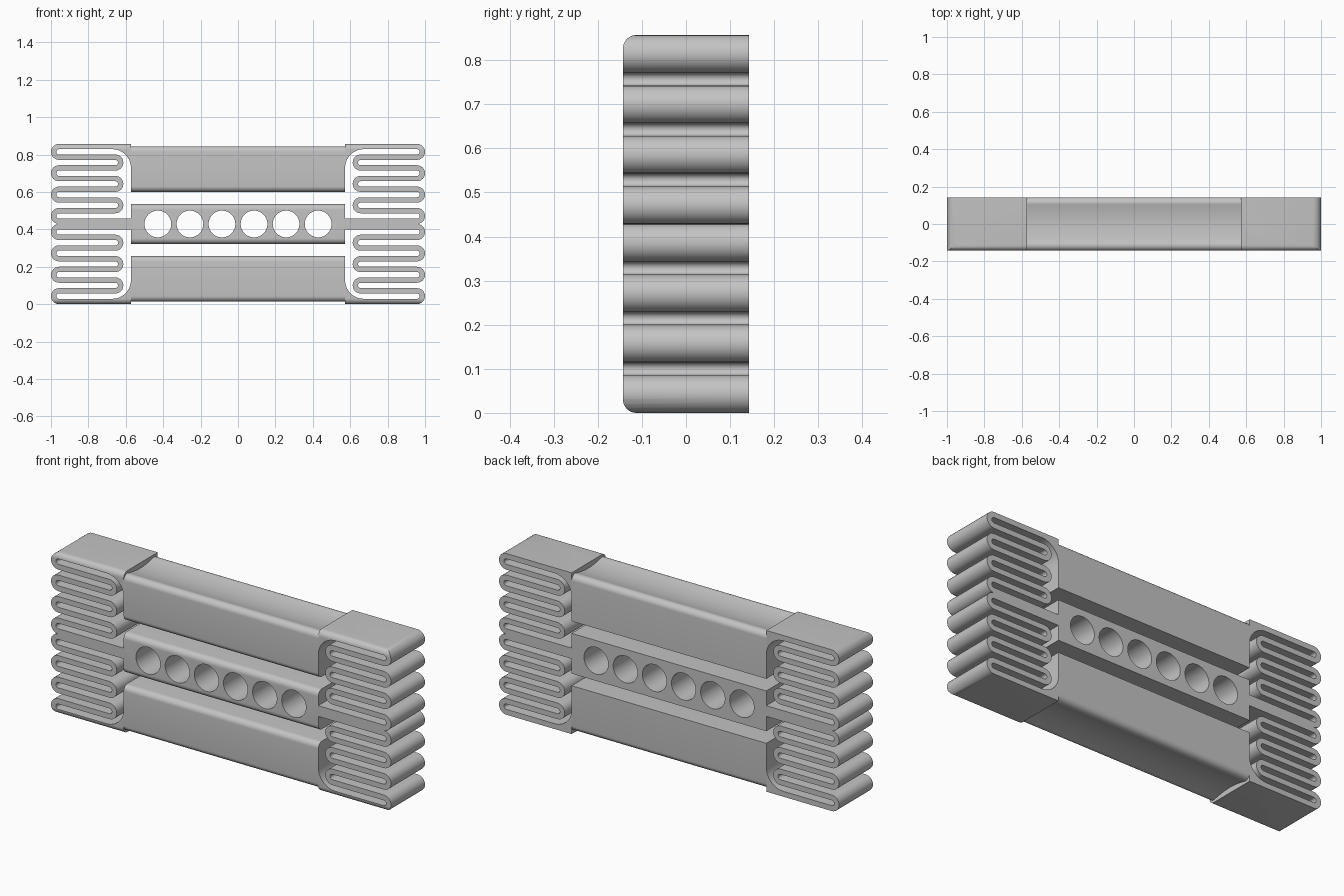
import bpy, bmesh, math

if "Cube" in bpy.data.objects:
    bpy.data.objects.remove(bpy.data.objects["Cube"])

T = 0.02857            # strip thickness, also the basic module
D = 0.1429             # half depth
H = 30 * T             # total height
XB = 0.5725            # half length of the bars
R = 0.03               # edge rounding

grey = bpy.data.materials.new("plain grey")
grey.diffuse_color = (0.55, 0.55, 0.55, 1)
grey.use_nodes = True
grey.node_tree.nodes["Principled BSDF"].inputs["Base Color"].default_value = grey.diffuse_color


def arc(cx, cy, r, a0, a1, n=12):
    return [(cx + r * math.cos(math.radians(a0 + (a1 - a0) * i / n)),
             cy + r * math.sin(math.radians(a0 + (a1 - a0) * i / n))) for i in range(n + 1)]


def prism(name, pts, place, a, b):
    """Extrude a closed outline between a and b; place maps (u, v, w) to xyz."""
    bm = bmesh.new()
    lo = [bm.verts.new(place(u, v, a)) for u, v in pts]
    hi = [bm.verts.new(place(u, v, b)) for u, v in pts]
    bm.faces.new(lo)
    bm.faces.new(hi)
    for i in range(len(pts)):
        j = (i + 1) % len(pts)
        bm.faces.new((lo[i], lo[j], hi[j], hi[i]))
    bmesh.ops.recalc_face_normals(bm, faces=bm.faces)
    me = bpy.data.meshes.new(name)
    bm.to_mesh(me)
    bm.free()
    me.materials.append(grey)
    ob = bpy.data.objects.new(name, me)
    bpy.context.collection.objects.link(ob)
    return ob


def activate(ob):
    bpy.ops.object.select_all(action='DESELECT')
    ob.select_set(True)
    bpy.context.view_layer.objects.active = ob


def boolean(ob, cutter, operation):
    activate(ob)
    m = ob.modifiers.new("cut", 'BOOLEAN')
    m.operation, m.solver, m.object = operation, 'EXACT', cutter
    bpy.ops.object.modifier_apply(modifier=m.name)
    bpy.data.objects.remove(cutter)


def smooth(ob):
    activate(ob)
    bpy.ops.object.shade_smooth_by_angle(angle=math.radians(30))


def along_x(u, v, w):
    return (w, u, v)


def along_y(u, v, w):
    return (u, w, v)


def rounded_front(z0, z1):
    """Side profile with rounded front edges and sharp back edges."""
    return ([(D, z0), (D, z1)] + arc(-D + R, z1 - R, R, 90, 180, 8)
            + arc(-D + R, z0 + R, R, 180, 270, 8))


# Outer bars: hollowed outer face with rounded lips, rounded inner front edge
def bar_profile():
    cz, tilt = H - 0.0435, 111
    lip = arc(D - R, cz, R, 0, tilt, 10)
    y1, z1 = lip[-1]
    zm = H - T
    hollow = [(y1 * (1 - k / 8), zm + (z1 - zm) * (1 - k / 8) ** 2) for k in range(1, 16)]
    far = [(-y, z) for y, z in reversed(lip)]
    return [(D, 21 * T)] + lip + hollow + far + arc(-D + R, 21 * T + R, R, 180, 270, 8)


top = bar_profile()
smooth(prism("upper_bar", top, along_x, -XB, XB))
smooth(prism("lower_bar", [(y, H - z) for y, z in top], along_x, -XB, XB))

# Middle bar with a row of six round holes
mid = prism("middle_bar", rounded_front(H / 2 - 3.75 * T, H / 2 + 3.75 * T), along_x, -XB, XB)
for i in range(6):
    hole = arc((i - 2.5) * 6 * T, H / 2, 2.5 * T, 0, 360, 48)[:-1]
    boolean(mid, prism("hole_cutter", hole, along_y, -0.3, 0.3), 'DIFFERENCE')
smooth(mid)


# Folded spring ends: one edge of the winding strip (s = 1 outside, -1 inside)
def strip_edge(s):
    pts = []
    for k in range(4):
        zc = H - 1.5 * T - 4 * T * k
        pts += arc(1 - 1.5 * T, zc, T + s * T / 2, 90, -90)
        if k < 3:
            pts += arc(0.613 + 1.5 * T, zc - 2 * T, T - s * T / 2, 90, 270)
    return pts


def flip(pts):
    return [(x, H - z) for x, z in pts]


outer = [(XB, H)] + strip_edge(1)
fillet = arc(XB + 0.1, H - T - 0.1, 0.1, 180, 90)
inner = fillet + strip_edge(-1) + [(XB, H / 2 + T)]
outline = outer + flip(outer)[::-1][1:] + flip(inner) + inner[::-1]

for side, name in ((1, "right_spring_end"), (-1, "left_spring_end")):
    end = prism(name, [(side * x, z) for x, z in outline], along_y, -D, D)
    # round the front edges of the top and bottom caps
    boolean(end, prism("rounding_cutter", rounded_front(0, H), along_x, -1.2, 1.2), 'INTERSECT')
    smooth(end)
